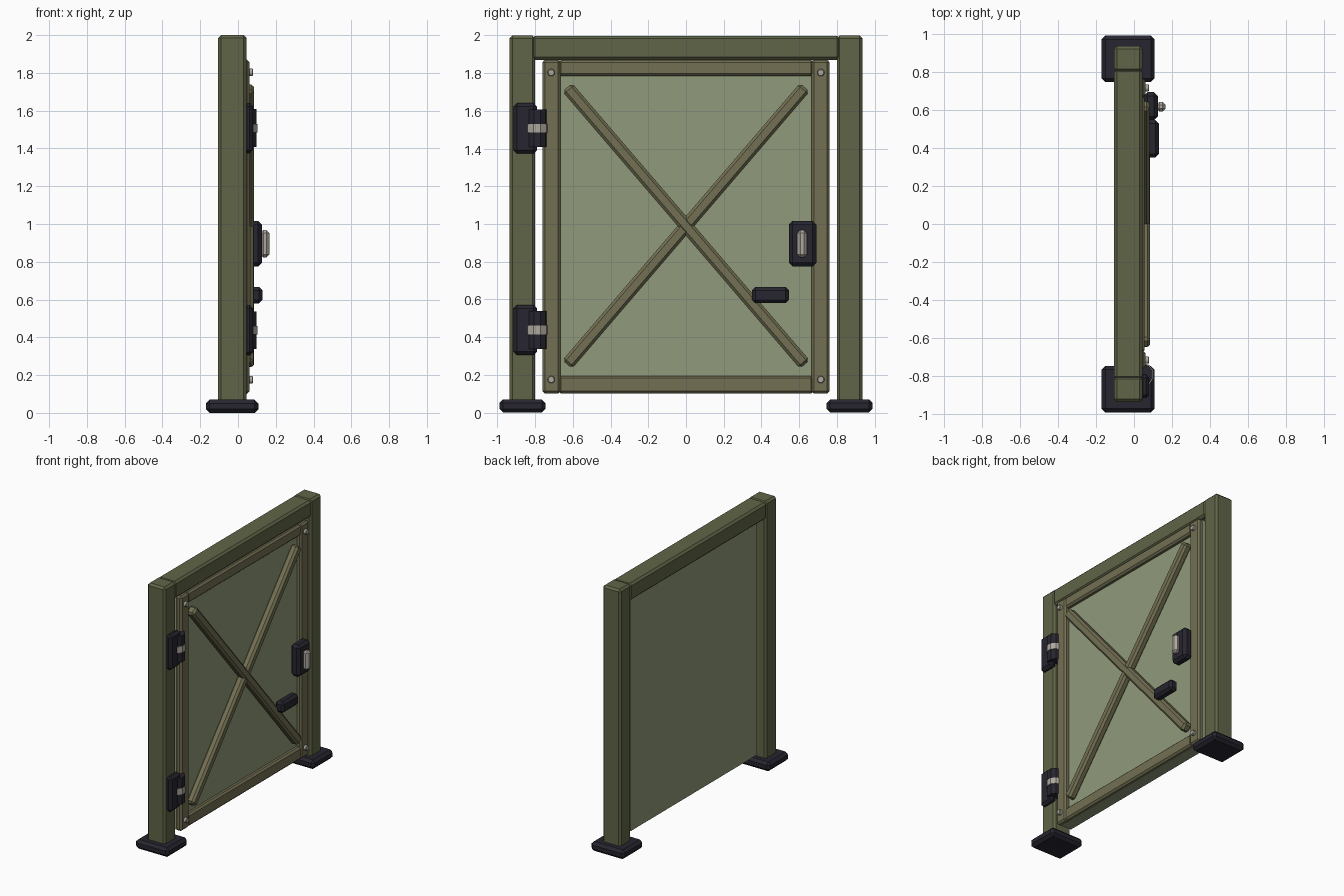
import bpy, bmesh
from math import atan2, hypot, pi
from mathutils import Matrix

if "Cube" in bpy.data.objects:
    bpy.data.objects.remove(bpy.data.objects["Cube"])


def mat(name, r, g, b):
    m = bpy.data.materials.new(name)
    m.diffuse_color = (r, g, b, 1)
    m.use_nodes = True
    m.node_tree.nodes["Principled BSDF"].inputs["Base Color"].default_value = m.diffuse_color
    return m


OLIVE = mat("olive_paint", 0.12, 0.13, 0.065)
TRIM = mat("trim_paint", 0.17, 0.16, 0.085)
PANEL = mat("panel_paint", 0.28, 0.33, 0.2)
DARK = mat("dark_iron", 0.02, 0.018, 0.028)
METAL = mat("bare_metal", 0.42, 0.39, 0.34)


def finish(name, bm, material, bevel):
    if bevel:
        bmesh.ops.bevel(bm, geom=bm.edges[:], offset=bevel, segments=1,
                        affect='EDGES', clamp_overlap=True)
    me = bpy.data.meshes.new(name)
    bm.to_mesh(me)
    bm.free()
    me.materials.append(material)
    ob = bpy.data.objects.new(name, me)
    bpy.context.collection.objects.link(ob)
    return ob


def box(name, x, y, z, material, bevel=0.015):
    """Chamfered box from (min, max) pairs."""
    bm = bmesh.new()
    bmesh.ops.create_cube(bm, size=1)
    bmesh.ops.scale(bm, verts=bm.verts, vec=[b - a for a, b in (x, y, z)])
    bmesh.ops.translate(bm, verts=bm.verts, vec=[(a + b) / 2 for a, b in (x, y, z)])
    return finish(name, bm, material, bevel)


def cylinder(name, loc, r, depth, sides, material, axis='Z', bevel=0):
    bm = bmesh.new()
    bmesh.ops.create_cone(bm, cap_ends=True, segments=sides, radius1=r, radius2=r, depth=depth)
    if axis == 'X':
        bmesh.ops.rotate(bm, verts=bm.verts, matrix=Matrix.Rotation(pi / 2, 3, 'Y'))
    bmesh.ops.translate(bm, verts=bm.verts, vec=loc)
    return finish(name, bm, material, bevel)


# Posts and feet
for side, s in (("left", -1), ("right", 1)):
    box(f"{side}_post", (-0.105, 0.045), sorted((s * 0.80, s * 0.935)), (0.003, 2.0), OLIVE)
    box(f"{side}_foot", (-0.17, 0.108), sorted((s * 0.745, s * 0.99)), (0, 0.07), DARK, 0.02)

# Lintel
box("top_beam", (-0.105, 0.045), (-0.815, 0.815), (1.87, 1.998), OLIVE)

# Door panel and its frame
box("door_panel", (-0.065, 0.025), (-0.755, 0.755), (0.105, 1.868), PANEL, 0)
for side, s in (("left", -1), ("right", 1)):
    box(f"{side}_stile", (0.01, 0.06), sorted((s * 0.665, s * 0.762)), (0.10, 1.87), TRIM, 0.013)
for side, z in (("bottom", (0.10, 0.195)), ("top", (1.785, 1.87))):
    box(f"{side}_rail", (0.01, 0.056), (-0.675, 0.675), z, TRIM, 0.013)

# Crossed braces
for name, s, front in (("front_brace", -1, 0.085), ("rear_brace", 1, 0.081)):
    half = hypot(0.63, 0.735)
    ob = box(name, (0.02, front), (-half, half), (-0.034, 0.034), TRIM, 0.015)
    ob.data.transform(Matrix.Translation((0, 0, 0.99)) @
                      Matrix.Rotation(s * atan2(0.735, 0.63), 4, 'X'))

# Hinges
for name, z in (("lower", 0.4375), ("upper", 1.5075)):
    box(f"{name}_hinge_plate", (0.03, 0.08), (-0.915, -0.79), (z - 0.133, z + 0.133), DARK, 0.018)
    cylinder(f"{name}_hinge_barrel", (0.045, -0.79, z), 0.056, 0.2, 10, DARK)
    cylinder(f"{name}_hinge_ring", (0.045, -0.79, z), 0.061, 0.046, 10, METAL)

# Corner rivets
for y in (-0.715, 0.715):
    for z in (0.175, 1.803):
        cylinder("rivet", (0.065, y, z), 0.02, 0.03, 10, METAL, 'X', 0.004)

# Lock case, pull handle and latch block
box("lock_case", (0.05, 0.126), (0.545, 0.692), (0.775, 1.017), DARK, 0.02)
box("pull_handle", (0.118, 0.166), (0.59, 0.642), (0.822, 0.968), METAL, 0.016)
box("latch_block", (0.06, 0.13), (0.35, 0.546), (0.58, 0.666), DARK, 0.018)
